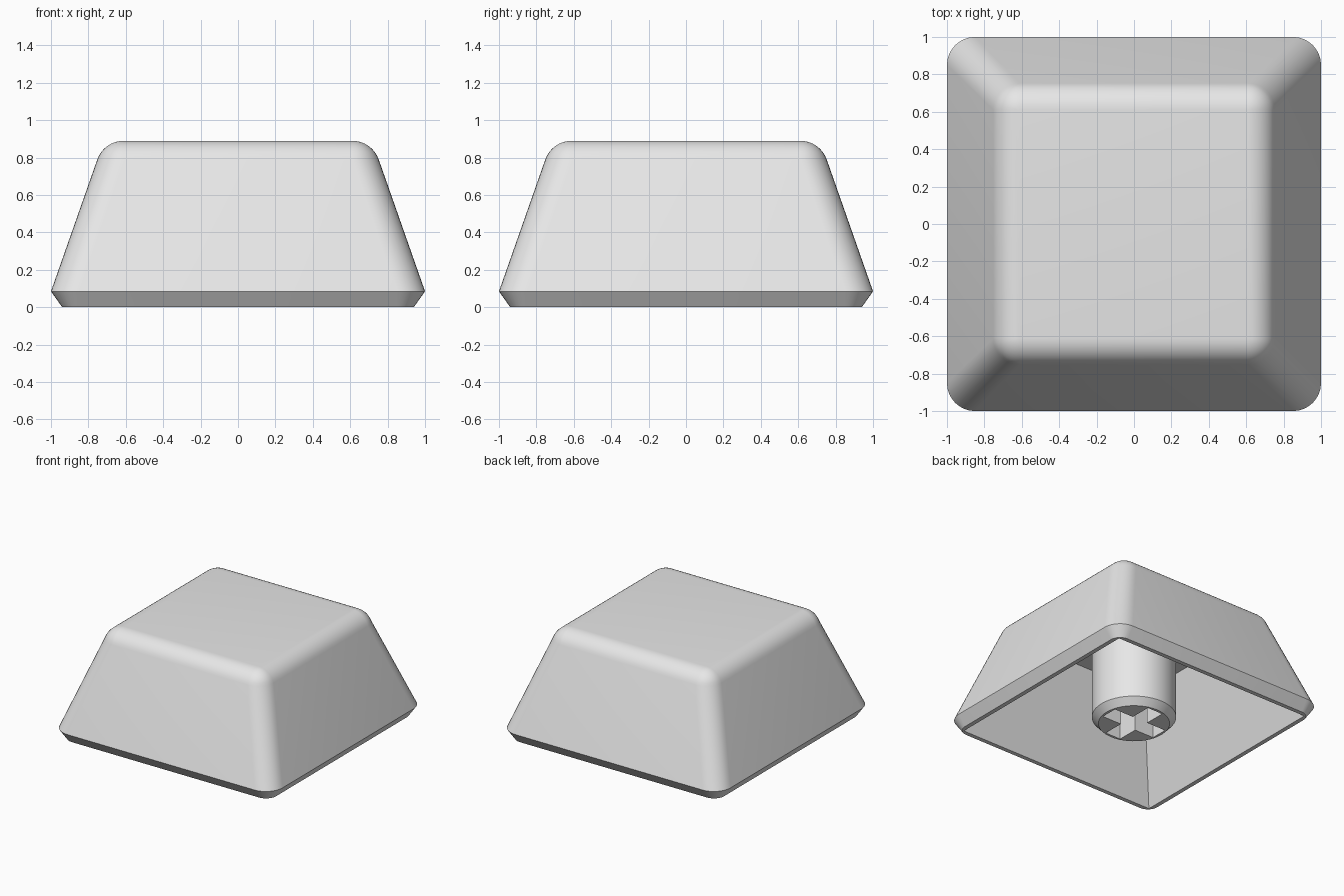
import bpy, bmesh
from math import sin, cos, pi, atan2

cube = bpy.data.objects.get("Cube")
if cube:
    bpy.data.objects.remove(cube, do_unlink=True)

# One grey plastic for everything
plastic = bpy.data.materials.new("grey plastic")
plastic.use_nodes = True
grey = (0.8, 0.8, 0.8, 1)
plastic.diffuse_color = grey
plastic.node_tree.nodes["Principled BSDF"].inputs["Base Color"].default_value = grey


def loft(name, rings):
    """Skin a list of equal-length rings, cap both ends, merge collapsed points."""
    bm = bmesh.new()
    loops = [[bm.verts.new(p) for p in ring] for ring in rings]
    n = len(loops[0])
    for a, b in zip(loops, loops[1:]):
        for i in range(n):
            j = (i + 1) % n
            bm.faces.new((a[i], a[j], b[j], b[i]))
    bm.faces.new(loops[0])
    bm.faces.new(loops[-1])
    bmesh.ops.remove_doubles(bm, verts=bm.verts, dist=1e-5)
    bmesh.ops.recalc_face_normals(bm, faces=bm.faces)
    mesh = bpy.data.meshes.new(name)
    bm.to_mesh(mesh)
    bm.free()
    mesh.materials.append(plastic)
    obj = bpy.data.objects.new(name, mesh)
    bpy.context.collection.objects.link(obj)
    return obj


def rounded_square(half, radius, z, steps=8):
    """Square ring with rounded corners; radius 0 gives sharp corners."""
    ring, c = [], half - radius
    for k, (sx, sy) in enumerate([(1, 1), (-1, 1), (-1, -1), (1, -1)]):
        for i in range(steps + 1):
            a = (k + i / steps) * pi / 2
            ring.append((sx * c + radius * cos(a), sy * c + radius * sin(a), z))
    return ring


def circle(radius, z, n=48):
    return [(radius * cos(2 * pi * i / n), radius * sin(2 * pi * i / n), z)
            for i in range(n)]


def shade(obj):
    bpy.ops.object.select_all(action='DESELECT')
    obj.select_set(True)
    bpy.context.view_layer.objects.active = obj
    bpy.ops.object.shade_smooth_by_angle(angle=pi / 6)


# Cap shell: sharp-cornered cavity, thin rim, undercut, sloped sides, rolled top edge
height, roll, belt = 0.89, 0.15, 0.085
tilt = atan2(0.352, 1)
core = 0.611
profile = [(0.63, 0, 0.78), (0.905, 0, 0), (0.94, 0.09, 0), (1, 0.15, belt)]
segments = 8
for i in range(segments + 1):
    a = tilt + (pi / 2 - tilt) * i / segments
    r = roll * cos(a)
    profile.append((core + r, r, height - roll + roll * sin(a)))
cap = loft("cap_shell", [rounded_square(*p) for p in profile])
shade(cap)

# Stem: chamfered post hanging from the cavity ceiling
stem = loft("stem", [circle(0.267, 0), circle(0.316, 0.055), circle(0.316, 0.8)])

# Cross-shaped socket cut into the stem
arm, w = 0.245, 0.07
quarter = [(arm, -w), (arm, w), (w, w)]
cross = []
for k in range(4):
    c, s = round(cos(k * pi / 2)), round(sin(k * pi / 2))
    cross += [(x * c - y * s, x * s + y * c) for x, y in quarter]
cutter = loft("socket_cutter", [[(x, y, z) for x, y in cross] for z in (-0.1, 0.5)])
cutter.hide_render = True
cut = stem.modifiers.new("socket", 'BOOLEAN')
cut.operation = 'DIFFERENCE'
cut.solver = 'EXACT'
cut.object = cutter
bpy.context.view_layer.objects.active = stem
bpy.ops.object.modifier_apply(modifier=cut.name)
bpy.data.objects.remove(cutter, do_unlink=True)
shade(stem)
